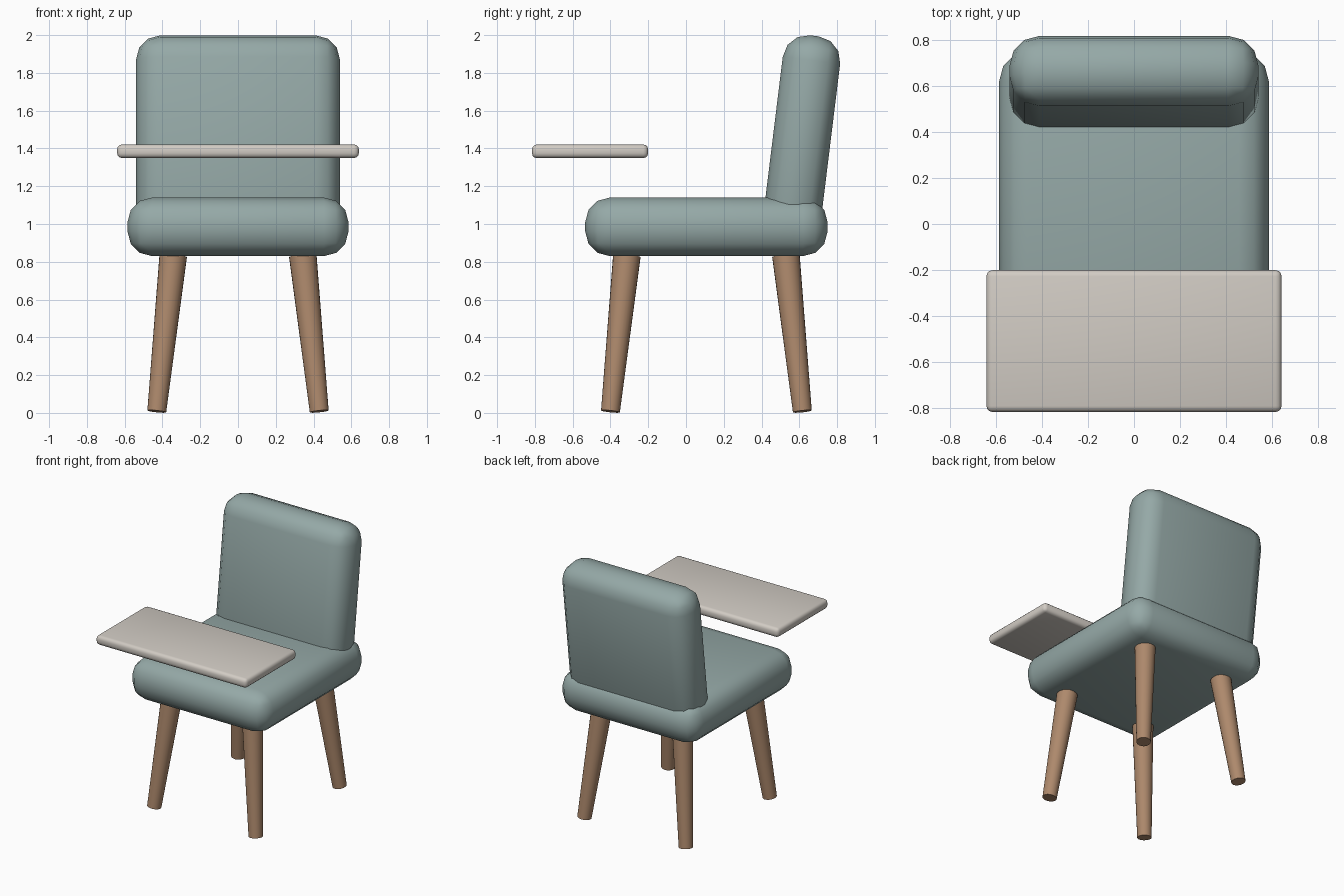
import bpy
import math
from mathutils import Vector

cube = bpy.data.objects.get("Cube")
if cube:
    bpy.data.objects.remove(cube, do_unlink=True)


def material(name, rgb):
    mat = bpy.data.materials.new(name)
    mat.use_nodes = True
    color = (*rgb, 1)
    mat.diffuse_color = color
    mat.node_tree.nodes["Principled BSDF"].inputs["Base Color"].default_value = color
    return mat


fabric = material("sage_fabric", (0.30, 0.395, 0.385))
wood = material("warm_wood", (0.42, 0.25, 0.15))
cream = material("cream_tray", (0.64, 0.60, 0.55))


def finish(obj, name, mat):
    obj.name = name
    obj.data.materials.append(mat)
    bpy.ops.object.shade_smooth_by_angle(angle=math.radians(40))


def rounded_box(name, center, size, radius, mat, tilt=0):
    """Box with evenly rounded edges, optionally leaning about x."""
    bpy.ops.mesh.primitive_cube_add(size=1, location=center)
    obj = bpy.context.object
    obj.scale = size
    bpy.ops.object.transform_apply(location=False, rotation=False, scale=True)
    bevel = obj.modifiers.new("rounding", "BEVEL")
    bevel.width = radius
    bevel.segments = 3
    bpy.ops.object.modifier_apply(modifier=bevel.name)
    obj.rotation_euler.x = tilt
    finish(obj, name, mat)


def leg(name, foot, top):
    """Tapered round leg running from foot to top."""
    foot, top = Vector(foot), Vector(top)
    axis = top - foot
    bpy.ops.mesh.primitive_cone_add(vertices=24, radius1=0.05, radius2=0.073,
                                    depth=axis.length, location=(foot + top) / 2)
    obj = bpy.context.object
    obj.rotation_euler = axis.to_track_quat("Z", "Y").to_euler()
    finish(obj, name, wood)


# Cushions
rounded_box("seat", (0, 0.108, 0.985), (1.17, 1.283, 0.31), 0.13, fabric)
rounded_box("backrest", (0, 0.616, 1.475), (1.08, 0.306, 1.05), 0.13, fabric,
            tilt=-math.radians(7))

# Tray in front of the seat
rounded_box("tray", (0, -0.508, 1.385), (1.28, 0.615, 0.072), 0.026, cream)

# Splayed legs
for side, sx in (("left", 1), ("right", -1)):
    for end, foot_y, top_y in (("front", -0.4, -0.313), ("back", 0.616, 0.529)):
        leg(f"{end}_{side}_leg", (sx * 0.43, foot_y, 0.008), (sx * 0.343, top_y, 0.832))
